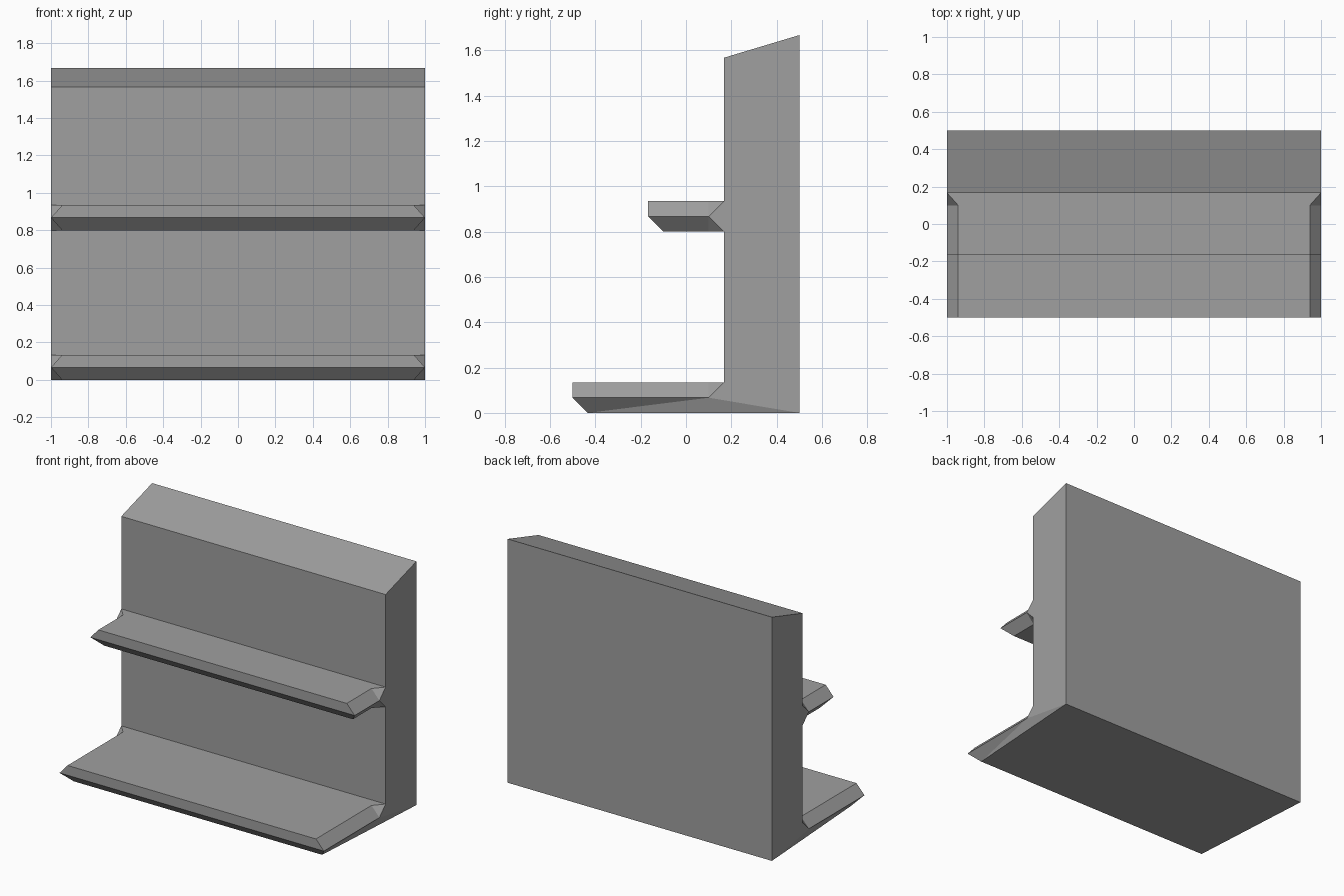
import bpy
import bmesh

cube = bpy.data.objects.get("Cube")
if cube:
    bpy.data.objects.remove(cube, do_unlink=True)

grey = bpy.data.materials.new("plain_grey")
grey.use_nodes = True
GREY = (0.35, 0.35, 0.35, 1)
grey.diffuse_color = GREY
grey.node_tree.nodes["Principled BSDF"].inputs["Base Color"].default_value = GREY

BACK, FRONT = 0.5, 0.167    # wall depth range
LIP, INSET = 0.067, 0.06    # half shelf thickness, end taper


def build(name, points, outline, ends):
    """Bridge one end's points across to the mirrored end, then cap both ends."""
    bm = bmesh.new()
    left = {k: bm.verts.new(p) for k, p in points.items()}
    right = {k: bm.verts.new((-x, y, z)) for k, (x, y, z) in points.items()}
    for a, b in zip(outline, outline[1:] + outline[:1]):
        bm.faces.new((left[a], left[b], right[b], right[a]))
    for face in ends:
        bm.faces.new([left[k] for k in face])
        bm.faces.new([right[k] for k in reversed(face)])
    bmesh.ops.recalc_face_normals(bm, faces=bm.faces[:])
    mesh = bpy.data.meshes.new(name)
    bm.to_mesh(mesh)
    bm.free()
    mesh.materials.append(grey)
    obj = bpy.data.objects.new(name, mesh)
    bpy.context.collection.objects.link(obj)


def shelf(name, nose, bottom, grounded):
    """Shelf with tapered ends that flare out where they meet the wall."""
    mid, top = bottom + LIP, bottom + 2 * LIP
    inner, rear = 1 - INSET, FRONT - LIP
    points = {
        "wall_top": (1, FRONT, top),
        "top_rear": (inner, rear, top),
        "top_front": (inner, nose, top),
        "mid_front": (1, nose, mid),
        "mid_rear": (1, rear, mid),
        "low_front": (inner, nose + LIP, bottom),
        "wall_low": (1, BACK if grounded else FRONT, bottom),
    }
    outline = ["wall_top", "top_rear", "top_front", "mid_front", "low_front"]
    ends = [("top_rear", "top_front", "mid_front", "mid_rear"),
            ("wall_top", "top_rear", "mid_rear"),
            ("wall_top", "mid_rear", "wall_low")]
    if grounded:
        ends += [("mid_rear", "mid_front", "low_front"),
                 ("mid_rear", "low_front", "wall_low")]
    else:
        points["low_rear"] = (inner, rear, bottom)
        outline.append("low_rear")
        ends += [("mid_rear", "mid_front", "low_front", "low_rear"),
                 ("mid_rear", "low_rear", "wall_low")]
    build(name, points, outline + ["wall_low"], ends)


# Thick back wall with a sloping top, resting on the base shelf
wall = {"foot": (1, BACK, 0), "peak": (1, BACK, 1.667),
        "brow": (1, FRONT, 1.567), "seat": (1, FRONT, 2 * LIP)}
build("back_wall", wall, list(wall), [tuple(wall)])

# Deep base shelf and shallow upper shelf
shelf("base_shelf", -0.5, 0, True)
shelf("upper_shelf", -0.167, 0.8, False)
